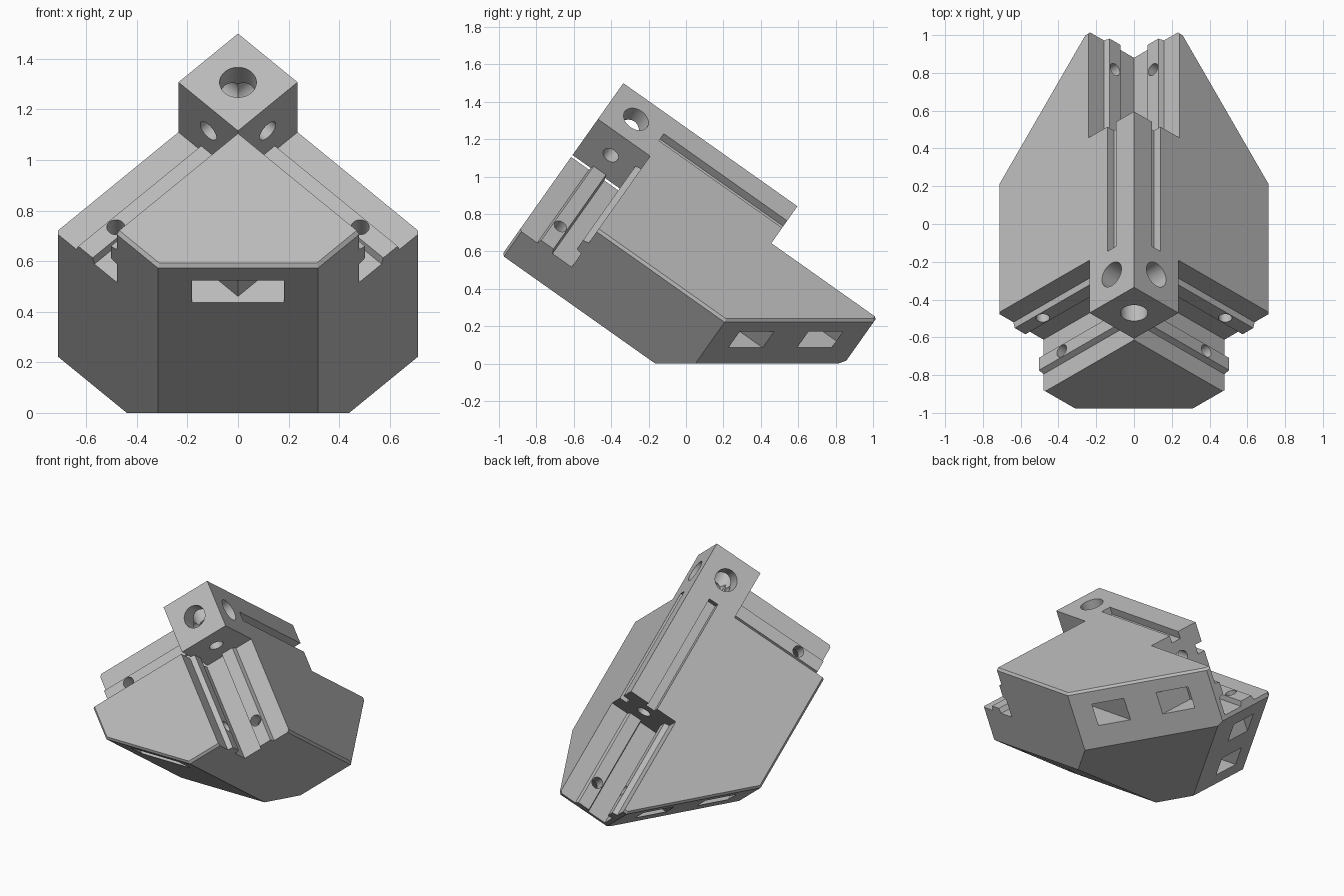
import bpy, bmesh, math
from mathutils import Matrix, Vector

if "Cube" in bpy.data.objects:
    bpy.data.objects.remove(bpy.data.objects["Cube"])

# Main dimensions along the three perpendicular arms (local axes 0, 1, 2)
REACH = (1.83, 1.02, 1.02)      # length of each arm
START = (1.14, 0.333, 0.333)    # where each open channel begins
HOLES = (1.65, 0.85, 0.85)      # screw position along each channel
CHAN = 0.342                    # channel width
MID = 0.167                     # centre of the square arm section
SLOT = 0.175                    # centre line of the screw access slots
SIDE, FRONT = 2.2, 1.592        # diagonal trims of the plates

grey = bpy.data.materials.new("light_grey")
grey.use_nodes = True
grey.diffuse_color = (0.5, 0.5, 0.5, 1)
grey.node_tree.nodes["Principled BSDF"].inputs["Base Color"].default_value = (0.5, 0.5, 0.5, 1)


def to_object(name, bm):
    bmesh.ops.recalc_face_normals(bm, faces=bm.faces)
    mesh = bpy.data.meshes.new(name)
    bm.to_mesh(mesh)
    bm.free()
    mesh.materials.append(grey)
    ob = bpy.data.objects.new(name, mesh)
    bpy.context.collection.objects.link(ob)
    return ob


def prism(name, axis, profile, lo, hi):
    """Extrude a profile, given in the next two axes, along one axis."""
    bm = bmesh.new()

    def point(along, a, b):
        p = Vector()
        p[axis], p[(axis + 1) % 3], p[(axis + 2) % 3] = along, a, b
        return p
    bottom = [bm.verts.new(point(lo, a, b)) for a, b in profile]
    top = [bm.verts.new(point(hi, a, b)) for a, b in profile]
    bm.faces.new(bottom)
    bm.faces.new(top)
    n = len(profile)
    for i in range(n):
        k = (i + 1) % n
        bm.faces.new((bottom[i], bottom[k], top[k], top[i]))
    return to_object(name, bm)


def box(name, lo, hi):
    a0, b0, a1, b1 = lo[1], lo[2], hi[1], hi[2]
    return prism(name, 0, [(a0, b0), (a1, b0), (a1, b1), (a0, b1)], lo[0], hi[0])


def rod(name, axis, a, b, radius, lo, hi, sides=32):
    turn = [2 * math.pi * i / sides for i in range(sides)]
    ring = [(a + radius * math.cos(t), b + radius * math.sin(t)) for t in turn]
    return prism(name, axis, ring, lo, hi)


# Solid body: a box trimmed by diagonal planes
bm = bmesh.new()
bmesh.ops.create_cube(bm, size=1)
for v in bm.verts:
    v.co = Vector([(v.co[i] + 0.5) * REACH[i] for i in range(3)])
for normal, limit in (((1, 1, 0), SIDE), ((1, 0, 1), SIDE), ((0, 1, 1), FRONT),
                      ((1, 1, 1), 1.5 * math.sqrt(3))):
    n = Vector(normal)
    cut = bmesh.ops.bisect_plane(bm, geom=bm.verts[:] + bm.edges[:] + bm.faces[:],
                                 plane_co=n * limit / n.length_squared,
                                 plane_no=n, clear_outer=True)
    rim = [g for g in cut["geom_cut"] if isinstance(g, bmesh.types.BMEdge)]
    bmesh.ops.contextual_create(bm, geom=rim)


def on_plate_rim(edge):
    return sum(all(abs(v.co[i]) < 1e-4 for v in edge.verts) for i in range(3)) == 1


bmesh.ops.bevel(bm, geom=[e for e in bm.edges if on_plate_rim(e)],
                offset=0.014, segments=1, affect='EDGES')
body = to_object("corner_bracket", bm)

cutters = []

# Open channels with a locating tongue on both walls
t0, t1, tip = MID - 0.05, MID + 0.05, CHAN - 0.033
tongue = [(CHAN, t0), (tip, t0 + 0.01), (tip, t1 - 0.01), (CHAN, t1)]
channel = ([(-0.1, -0.1), (CHAN, -0.1)] + tongue + [(CHAN, CHAN)]
           + [(b, a) for a, b in reversed(tongue)] + [(-0.1, CHAN)])
for axis in range(3):
    cutters.append(prism("channel_cutter", axis, channel, START[axis], 2.2))

# Stepped bores through the corner block
for axis in range(3):
    end = START[axis]
    cutters.append(rod("bore_cutter", axis, MID, MID, 0.073, -0.1, end - 0.11))
    cutters.append(rod("screw_cutter", axis, MID, MID, 0.045, end - 0.2, end + 0.1))

# Access slots and screw holes behind every channel wall
for k in range(3):
    for j in range(3):
        if j == k:
            continue
        m = 3 - j - k
        lo, hi = Vector(), Vector()
        lo[k], hi[k] = HOLES[k] - 0.075, HOLES[k] + 0.075
        lo[m], hi[m] = SLOT - 0.075, SLOT + 0.075
        lo[j], hi[j] = CHAN + 0.07, 1.6
        cutters.append(box("slot_cutter", lo, hi))
        spot = {k: HOLES[k], m: MID}
        cutters.append(rod("hole_cutter", j, spot[(j + 1) % 3], spot[(j + 2) % 3],
                           0.036, 0.25, CHAN + 0.12, 24))

# Grooves along both faces of the rear rail
for a, b in ((1, 2), (2, 1)):
    lo, hi = Vector((START[1], 0, 0)), Vector((START[0] + 0.1, 0, 0))
    lo[a], hi[a] = 0.135, 0.2
    lo[b], hi[b] = -0.1, 0.05
    cutters.append(box("groove_cutter", lo, hi))

# Carve the body
bpy.context.view_layer.objects.active = body
body.select_set(True)
for cutter in cutters:
    cutter.hide_render = True
    mod = body.modifiers.new("carve", 'BOOLEAN')
    mod.operation = 'DIFFERENCE'
    mod.solver = 'EXACT'
    mod.object = cutter
    bpy.ops.object.modifier_apply(modifier=mod.name)
    bpy.data.objects.remove(cutter)

# Stand the bracket with its corner up and one arm to the rear
r2, r3, r6 = math.sqrt(2), math.sqrt(3), math.sqrt(6)
arms = Matrix(((0, 2 / r6, -1 / r3), (1 / r2, -1 / r6, -1 / r3),
               (-1 / r2, -1 / r6, -1 / r3))).transposed()
body.data.transform(Matrix.Translation((0, -0.335, 1.5)) @ arms.to_4x4())
bpy.ops.object.shade_smooth_by_angle(angle=math.radians(25))
